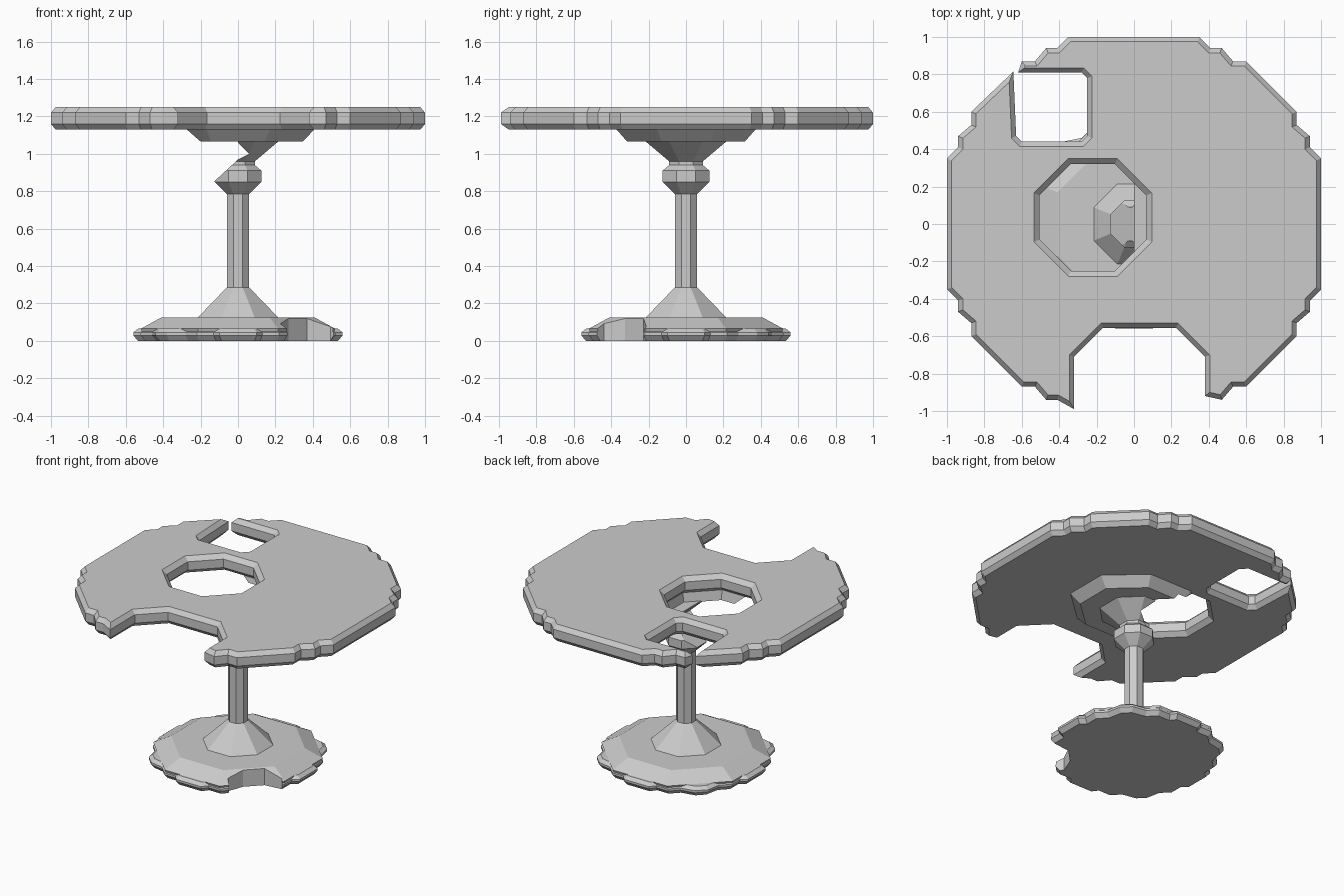
import bpy, bmesh
from math import tan, pi
from mathutils import Vector, Matrix

cube = bpy.data.objects.get("Cube")
if cube:
    bpy.data.objects.remove(cube)

grey = bpy.data.materials.new("stone grey")
grey.use_nodes = True
colour = (0.6, 0.6, 0.6, 1)
grey.diffuse_color = colour
grey.node_tree.nodes["Principled BSDF"].inputs["Base Color"].default_value = colour


def inset(poly, d):
    """Move a counter-clockwise outline inwards by d."""
    out = []
    for i, p in enumerate(poly):
        p = Vector(p)
        a = (p - Vector(poly[i - 1])).normalized()
        b = (Vector(poly[(i + 1) % len(poly)]) - p).normalized()
        na, nb = Vector((-a.y, a.x)), Vector((-b.y, b.x))
        out.append(p + (na + nb) * d / max(1 + na.dot(nb), 0.25))
    return out


def octagon(r, sy=1.0):
    c = r * tan(pi / 8)
    pts = [(r, -c), (r, c), (c, r), (-c, r), (-r, c), (-r, -c), (-c, -r), (c, -r)]
    return [(x, y * sy) for x, y in pts]


def loft(name, rings):
    """Closed solid through (height, outline) rings."""
    bm = bmesh.new()
    loops = [[bm.verts.new((p[0], p[1], z)) for p in poly] for z, poly in rings]
    for lo, hi in zip(loops, loops[1:]):
        for i in range(len(lo)):
            j = (i + 1) % len(lo)
            bm.faces.new((lo[i], lo[j], hi[j], hi[i]))
    bm.faces.new(loops[0][::-1])
    bm.faces.new(loops[-1])
    bmesh.ops.recalc_face_normals(bm, faces=bm.faces)
    mesh = bpy.data.meshes.new(name)
    bm.to_mesh(mesh)
    bm.free()
    mesh.materials.append(grey)
    obj = bpy.data.objects.new(name, mesh)
    bpy.context.collection.objects.link(obj)
    return obj


def turned(name, profile, sy=1.0):
    return loft(name, [(z, octagon(r, sy)) for r, z in profile])


def cut(obj, cutter):
    cutter.hide_render = True
    mod = obj.modifiers.new("cut", "BOOLEAN")
    mod.operation, mod.solver, mod.object = "DIFFERENCE", "EXACT", cutter
    bpy.context.view_layer.objects.active = obj
    bpy.ops.object.modifier_apply(modifier=mod.name)


# Table top: stepped round outline with a front bite and a broken-open square hole
right_back = [(1, -0.35), (1, 0.35), (0.94, 0.41), (0.94, 0.47), (0.87, 0.53), (0.87, 0.6),
              (0.6, 0.87), (0.53, 0.87), (0.47, 0.94), (0.41, 0.94), (0.35, 1)]
left_back = [(-0.35, 1), (-0.41, 0.94), (-0.47, 0.94), (-0.53, 0.87), (-0.6, 0.87)]
square_hole = [(-0.62, 0.81), (-0.28, 0.81), (-0.25, 0.78), (-0.25, 0.47), (-0.28, 0.44),
               (-0.6, 0.44), (-0.63, 0.47), (-0.645, 0.815)]
left_side = [(-x, y) for x, y in right_back[5:0:-1]][::1]
left_side = [(-x, y) for x, y in right_back[1:6]][::-1]
left_front = [(-x, -y) for x, y in right_back[1:10]]
front_bite = [(-0.32, -0.99), (-0.32, -0.71), (-0.165, -0.555), (0.225, -0.555),
              (0.38, -0.71), (0.38, -0.92)]
right_front = [(x, -y) for x, y in right_back[2:9]][::-1]
outline = (right_back + left_back + square_hole + left_side + left_front
           + front_bite + right_front)
small = inset(outline, 0.025)
table_top = loft("table_top", [(1.13, small), (1.16, outline), (1.22, outline), (1.25, small)])

# Octagonal hole with chamfered edges
hole = [(x - 0.22, y + 0.035) for x, y in octagon(0.285)]
wide = inset(hole, -0.04)
hole_cutter = loft("hole_cutter", [(1.12, wide), (1.16, hole), (1.22, hole), (1.26, wide)])
cut(table_top, hole_cutter)

# Collar under the top, broken by the same hole
collar = turned("collar", [(0.345, 1.065), (0.41, 1.132)], 0.91)
collar_cutter = loft("collar_cutter", [(1.0, hole), (1.2, wide)])
cut(collar, collar_cutter)

# Neck with a slanted break on one side
neck = turned("neck", [(0.06, 0.785), (0.125, 0.85), (0.125, 0.91), (0.09, 0.94),
                       (0.09, 0.96), (0.22, 1.07)])
break_side = [(-0.5, 0.85), (-0.13, 0.85), (0, 0.97), (0.06, 1.0), (0, 1.06),
              (0, 1.2), (-0.5, 1.2)]
neck_cutter = loft("neck_cutter", [(-0.4, break_side), (0.4, break_side)])
neck_cutter.data.transform(Matrix.Rotation(pi / 2, 4, "X"))
cut(neck, neck_cutter)

# Column and flared foot
turned("column", [(0.06, 0.25), (0.06, 0.79)])
turned("column_foot", [(0.22, 0.12), (0.08, 0.265), (0.06, 0.285)])

# Base: lumpy rim and sloped upper plate, both chipped at one corner
quarter = [(0.56, -0.1), (0.56, 0.1), (0.52, 0.13), (0.52, 0.22), (0.46, 0.28),
           (0.44, 0.38), (0.38, 0.44), (0.28, 0.46), (0.22, 0.52), (0.13, 0.52)]
rim = []
for turn in range(4):
    rim += quarter
    quarter = [(-y, x) for x, y in quarter]
rim_small = inset(rim, 0.025)
base_rim = loft("base_rim", [(0, rim_small), (0.03, rim), (0.045, rim), (0.065, rim_small)])
base_plate = turned("base_plate", [(0.5, 0.01), (0.52, 0.065), (0.41, 0.125)])
chip = [(0.42, -0.04), (0.47, -0.15), (0.8, -0.15), (0.8, 0.2), (0.5, 0.2), (0.42, 0.1)]
chip_cutter = loft("chip_cutter", [(-0.1, chip), (0.3, chip)])
chip_cutter.data.transform(Matrix.Rotation(-pi / 4, 4, "Z"))
cut(base_rim, chip_cutter)
cut(base_plate, chip_cutter)

for cutter in (hole_cutter, collar_cutter, neck_cutter, chip_cutter):
    bpy.data.objects.remove(cutter)
